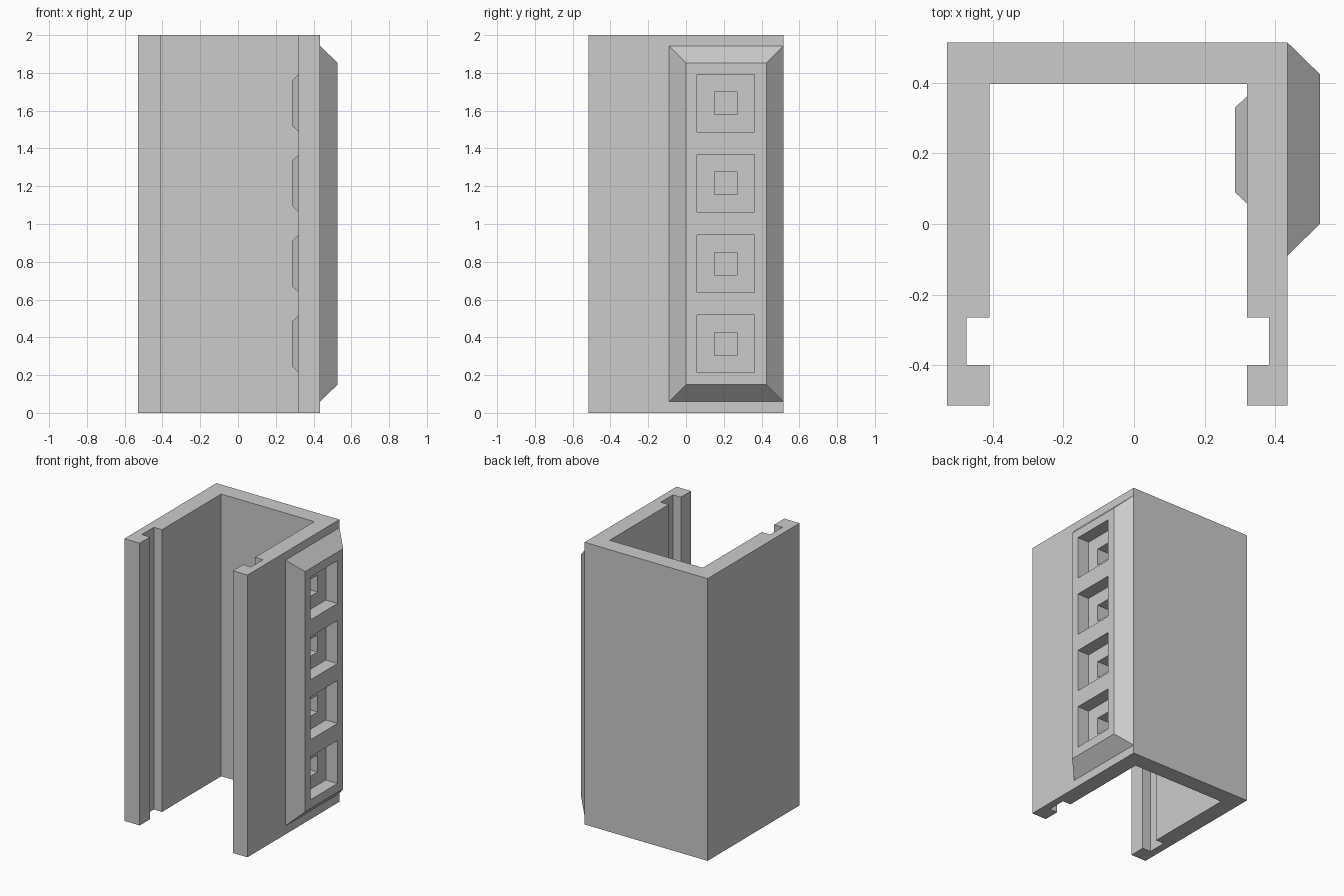
import bpy, bmesh

cube = bpy.data.objects.get("Cube")
if cube:
    bpy.data.objects.remove(cube, do_unlink=True)

grey = bpy.data.materials.new("plain_grey")
grey.use_nodes = True
grey.diffuse_color = (0.6, 0.6, 0.6, 1)
grey.node_tree.nodes["Principled BSDF"].inputs["Base Color"].default_value = (0.6, 0.6, 0.6, 1)


def loft(name, rings):
    """Closed solid through a stack of matching rings of points."""
    bm = bmesh.new()
    loops = [[bm.verts.new(p) for p in ring] for ring in rings]
    n = len(loops[0])
    for a, b in zip(loops, loops[1:]):
        for i in range(n):
            j = (i + 1) % n
            bm.faces.new((a[i], a[j], b[j], b[i]))
    bm.faces.new(loops[0][::-1])
    bm.faces.new(loops[-1])
    bmesh.ops.recalc_face_normals(bm, faces=bm.faces[:])
    mesh = bpy.data.meshes.new(name)
    bm.to_mesh(mesh)
    bm.free()
    mesh.materials.append(grey)
    obj = bpy.data.objects.new(name, mesh)
    bpy.context.collection.objects.link(obj)
    return obj


def rect(x, y0, y1, z0, z1):
    """Rectangle facing along x."""
    return [(x, y0, z0), (x, y1, z0), (x, y1, z1), (x, y0, z1)]


def square(x, z, half):
    return rect(x, CELL_Y - half, CELL_Y + half, z - half, z + half)


def combine(target, tool, operation):
    """Apply a boolean and remove the tool object."""
    mod = target.modifiers.new("boolean", 'BOOLEAN')
    mod.operation = operation
    mod.solver = 'EXACT'
    mod.object = tool
    bpy.context.view_layer.update()
    graph = bpy.context.evaluated_depsgraph_get()
    result = bpy.data.meshes.new_from_object(target.evaluated_get(graph))
    target.modifiers.clear()
    target.data = result
    bpy.data.objects.remove(tool, do_unlink=True)


CELL_Y = 0.21
CELL_Z = [0.365 + 0.425 * i for i in range(4)]
FRONT, BACK, OUT, IN = -0.515, 0.515, 0.435, 0.32

# U-shaped channel with a slot in each side wall
profile = [
    (-0.53, FRONT), (-0.41, FRONT), (-0.41, -0.4), (-0.475, -0.4),
    (-0.475, -0.265), (-0.41, -0.265), (-0.41, 0.397), (IN, 0.397),
    (IN, -0.265), (0.383, -0.265), (0.383, -0.4), (IN, -0.4),
    (IN, FRONT), (OUT, FRONT), (OUT, BACK), (-0.53, BACK),
]
housing = loft("channel_housing", [[(x, y, z) for x, y in profile] for z in (0, 2)])

# Bevelled panel on the outer left wall
combine(housing, loft("side_panel", [
    rect(0.4, -0.09, BACK, 0.06, 1.943),
    rect(OUT, -0.09, BACK, 0.06, 1.943),
    rect(0.527, 0.0, 0.425, 0.15, 1.853),
]), 'UNION')

for z in CELL_Z:
    # Bevelled pad on the inner wall
    combine(housing, loft("inner_pad", [
        square(0.36, z, 0.152), square(IN, z, 0.152), square(0.287, z, 0.12),
    ]), 'UNION')
    # Square pocket in the panel, with a smaller opening through its floor
    combine(housing, loft("pocket", [square(OUT, z, 0.152), square(0.6, z, 0.152)]), 'DIFFERENCE')
    combine(housing, loft("opening", [square(0.2, z, 0.06), square(0.6, z, 0.06)]), 'DIFFERENCE')
